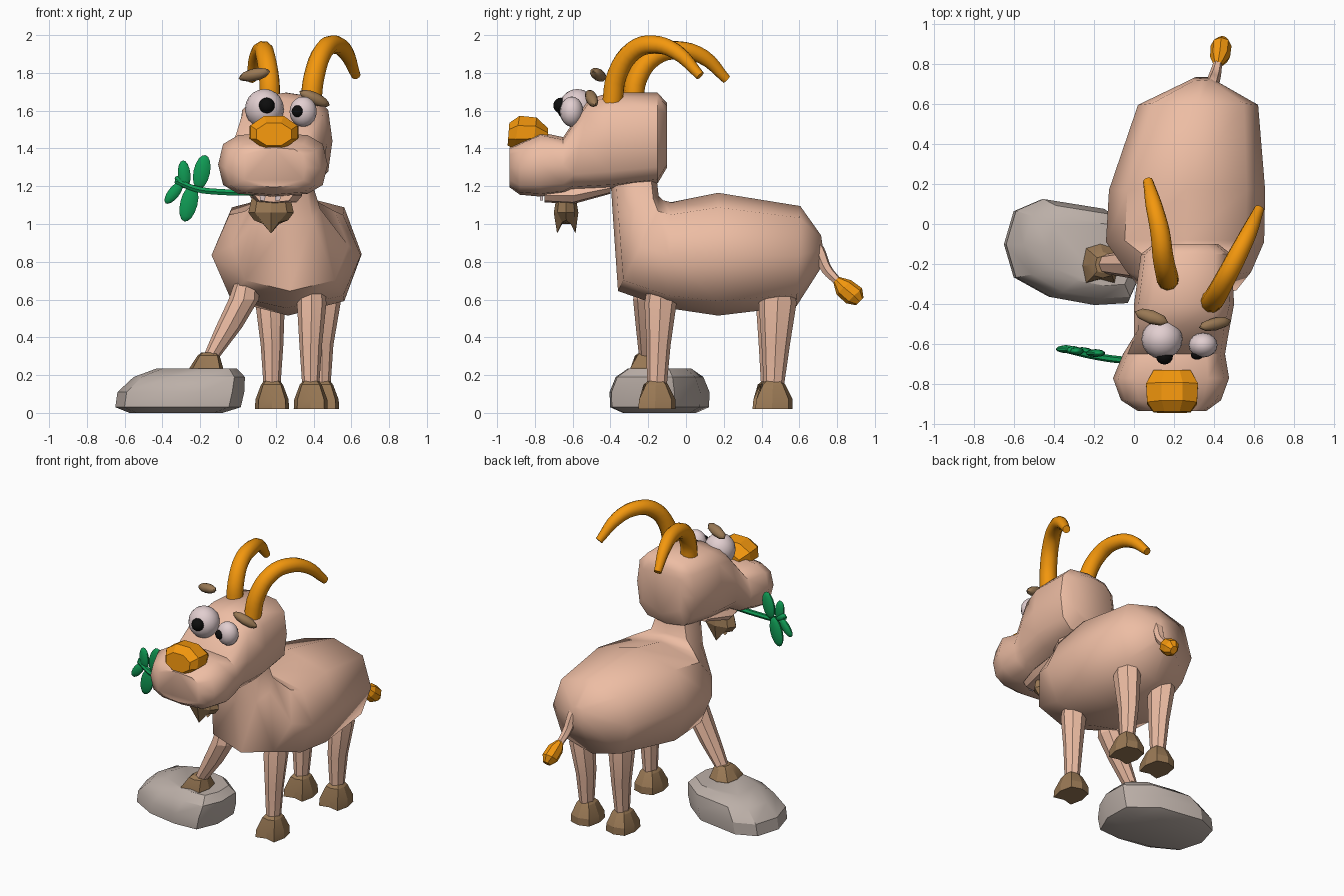
import bpy, bmesh, math
from mathutils import Vector, Euler


def material(name, rgb):
    m = bpy.data.materials.new(name)
    m.diffuse_color = (*rgb, 1)
    return m


SKIN = material("skin", (0.85, 0.51, 0.37))
ORANGE = material("orange", (0.90, 0.31, 0.004))
BROWN = material("brown", (0.32, 0.19, 0.09))
WHITE = material("eye_white", (0.76, 0.62, 0.63))
BLACK = material("black", (0.004, 0.004, 0.004))
GREEN = material("green", (0.005, 0.33, 0.09))
STONE = material("stone", (0.50, 0.43, 0.39))


def finish(name, bm, mat, angle=32):
    bmesh.ops.recalc_face_normals(bm, faces=bm.faces)
    for f in bm.faces:
        f.smooth = True
    me = bpy.data.meshes.new(name)
    bm.to_mesh(me)
    bm.free()
    me.set_sharp_from_angle(angle=math.radians(angle))
    me.materials.append(mat)
    ob = bpy.data.objects.new(name, me)
    bpy.context.collection.objects.link(ob)
    return ob


def skin_rings(name, rings, mat, angle=32):
    """Bridge a list of point rings and cap both ends."""
    bm = bmesh.new()
    vs = [[bm.verts.new(p) for p in r] for r in rings]
    n = len(vs[0])
    for a, b in zip(vs, vs[1:]):
        for i in range(n):
            j = (i + 1) % n
            bm.faces.new((a[i], a[j], b[j], b[i]))
    bm.faces.new(vs[0])
    bm.faces.new(vs[-1])
    return finish(name, bm, mat, angle)


def ring(x, y, z, rx, vy, vz, n=8, p=1.0, phase=0.0):
    """Superellipse ring: half width rx along x, half axis (vy, vz) in the side plane."""
    pts = []
    for i in range(n):
        t = 2 * math.pi * (i + phase) / n
        c = math.copysign(abs(math.cos(t)) ** p, math.cos(t))
        s = math.copysign(abs(math.sin(t)) ** p, math.sin(t))
        pts.append(Vector((x + rx * c, y + vy * s, z + vz * s)))
    return pts


def loft(name, rows, mat, n=8, p=1.0, phase=0.0, angle=32):
    return skin_rings(name, [ring(*r, n=n, p=p, phase=phase) for r in rows], mat, angle)


def tube(name, pts, radii, mat, sides=3):
    cu = bpy.data.curves.new(name, 'CURVE')
    cu.dimensions = '3D'
    cu.bevel_depth = 1.0
    cu.bevel_resolution = sides
    cu.use_fill_caps = True
    cu.resolution_u = 4
    sp = cu.splines.new('BEZIER')
    sp.bezier_points.add(len(pts) - 1)
    for b, co, r in zip(sp.bezier_points, pts, radii):
        b.co, b.radius = co, r
        b.handle_left_type = b.handle_right_type = 'AUTO'
    tmp = bpy.data.objects.new(name + "_path", cu)
    bpy.context.collection.objects.link(tmp)
    bpy.context.view_layer.update()
    bm = bmesh.new()
    bm.from_mesh(tmp.to_mesh())
    tmp.to_mesh_clear()
    bpy.data.objects.remove(tmp)
    return finish(name, bm, mat, 50)


def ball(name, loc, size, mat, rot=(0, 0, 0), u=16, v=10):
    bm = bmesh.new()
    bmesh.ops.create_uvsphere(bm, u_segments=u, v_segments=v, radius=1)
    e = Euler([math.radians(a) for a in rot]).to_matrix()
    for w in bm.verts:
        w.co = e @ Vector(a * b for a, b in zip(w.co, size)) + Vector(loc)
    return finish(name, bm, mat, 45)


# Body and neck
loft("body", [
    (0.34, 0.725, 0.87, 0.05, -0.01, 0.07),
    (0.32, 0.595, 0.83, 0.30, 0.01, 0.265),
    (0.265, 0.17, 0.84, 0.39, 0.0, 0.325),
    (0.255, -0.09, 0.835, 0.395, 0.01, 0.28),
    (0.275, -0.24, 0.885, 0.31, 0.12, 0.24),
    (0.255, -0.265, 1.08, 0.18, 0.12, 0.07),
    (0.25, -0.28, 1.26, 0.13, 0.12, 0.02)], SKIN, p=0.78, angle=55)

# Head with muzzle
loft("head", [
    (0.26, -0.10, 1.47, 0.16, 0, 0.17),
    (0.26, -0.15, 1.455, 0.225, 0, 0.24),
    (0.25, -0.40, 1.44, 0.25, 0, 0.255),
    (0.235, -0.56, 1.42, 0.235, 0.05, 0.245),
    (0.20, -0.65, 1.31, 0.255, 0, 0.15),
    (0.185, -0.77, 1.315, 0.29, 0, 0.17),
    (0.185, -0.88, 1.295, 0.25, 0, 0.14),
    (0.19, -0.935, 1.30, 0.17, 0, 0.105)], SKIN, n=12, p=0.65, angle=48)

# Lower jaw and teeth
loft("lower_jaw", [
    (0.22, -0.40, 1.19, 0.11, 0, 0.03),
    (0.20, -0.60, 1.15, 0.14, 0, 0.045),
    (0.19, -0.75, 1.15, 0.10, 0, 0.035)], SKIN, p=0.7)
for i, x in enumerate((0.13, 0.21)):
    loft(f"tooth_{i}", [(x, -0.765, 1.17, 0.025, 0.015, 0), (x, -0.765, 1.125, 0.018, 0.01, 0)],
         WHITE, n=4, phase=0.5)

# Nose
loft("nose", [
    (0.19, -0.73, 1.465, 0.10, 0, 0.045),
    (0.19, -0.80, 1.485, 0.14, 0.01, 0.085),
    (0.19, -0.895, 1.485, 0.135, 0.015, 0.095),
    (0.19, -0.94, 1.475, 0.10, 0.005, 0.065)], ORANGE, phase=0.5, angle=20)

# Beard with ragged tip
beard = [ring(0.175, -0.635, z, rx, ry, 0) for z, rx, ry in ((1.15, 0.10, 0.05), (1.06, 0.12, 0.065))]
tip = [Vector((0.175, -0.63, 0)).lerp(Vector((q.x, q.y, 0)), 0.5 if i % 2 else 0.75) for i, q in enumerate(beard[1])]
for q, z in zip(tip, (1.02, 1.00, 0.95, 1.01) * 2):
    q.z = z
skin_rings("beard", beard + [tip], BROWN, 20)

# Eyes, pupils and brows
ball("left_eye", (0.14, -0.575, 1.61), (0.103, 0.10, 0.105), WHITE)
ball("right_eye", (0.345, -0.605, 1.595), (0.072, 0.062, 0.08), WHITE)
ball("left_pupil", (0.152, -0.662, 1.627), (0.042, 0.04, 0.042), BLACK)
ball("right_pupil", (0.315, -0.655, 1.597), (0.031, 0.023, 0.031), BLACK)
ball("left_brow", (0.087, -0.465, 1.79), (0.09, 0.036, 0.032), BROWN, (-25, -12, -18), 8, 6)
ball("right_brow", (0.405, -0.50, 1.665), (0.09, 0.032, 0.032), BROWN, (-25, 24, 12), 8, 6)

# Horns
horn_r = (0.056, 0.055, 0.052, 0.049, 0.042, 0.025)
tube("right_horn", [(0.385, -0.39, 1.64), (0.405, -0.365, 1.79), (0.455, -0.275, 1.92),
                    (0.51, -0.17, 1.95), (0.57, -0.05, 1.91), (0.625, 0.075, 1.785)], horn_r, ORANGE)
tube("left_horn", [(0.17, -0.28, 1.64), (0.165, -0.26, 1.77), (0.145, -0.165, 1.89),
                   (0.13, -0.04, 1.92), (0.10, 0.09, 1.885), (0.07, 0.215, 1.765)], horn_r, ORANGE)


def hoof(name, x, y, z, s=1.0, lean=0.0):
    """Flared hoof with a cloven notch in the front vertex."""
    rows = []
    for dz, rx, back, front in ((0, .09, .10, -.12), (.05, .088, .10, -.115), (.13, .058, .06, -.07), (.15, .04, .04, -.045)):
        r = ring(x + lean * dz, y + (back + front) / 2, z + dz * s, rx, (back - front) / 2, 0, p=0.65)
        if dz < 0.1:
            r[6].y += 0.04
        rows.append(r)
    skin_rings(name, rows, BROWN, 20)


# Straight legs
for name, x, y, dx in (("rear_left", 0.18, 0.45, -0.01), ("rear_right", 0.445, 0.465, 0.02),
                       ("front_right", 0.385, -0.155, 0.005)):
    w = 0.85 if name == "front_right" else 1.0
    loft(name + "_leg", [
        (x + dx, y + 0.03, 0.78, 0.06, 0.07 * w, 0),
        (x + dx, y + 0.02, 0.58, 0.078, 0.10 * w, 0),
        (x, y + 0.01, 0.36, 0.06, 0.075 * w, 0),
        (x, y, 0.13, 0.044, 0.052, 0)], SKIN, angle=20)
    hoof(name + "_hoof", x, y, 0.02)

# Raised front leg resting on the rock
loft("front_left_leg", [
    (0.06, -0.19, 0.77, 0.05, 0.06, 0),
    (0.03, -0.20, 0.60, 0.08, 0.08, 0),
    (-0.05, -0.20, 0.45, 0.07, 0.065, 0),
    (-0.145, -0.20, 0.29, 0.043, 0.048, 0)], SKIN, angle=20)
hoof("front_left_hoof", -0.175, -0.20, 0.20, 0.8, 0.15)

# Tail and tuft
tube("tail", [(0.375, 0.64, 0.95), (0.39, 0.70, 0.86), (0.405, 0.745, 0.76), (0.42, 0.81, 0.69)],
     (0.025, 0.036, 0.03, 0.022), SKIN, 1)
loft("tail_tuft", [
    (0.42, 0.795, 0.705, 0.022, 0.015, 0.015),
    (0.43, 0.835, 0.665, 0.050, 0.038, 0.038),
    (0.435, 0.89, 0.62, 0.052, 0.042, 0.040),
    (0.44, 0.92, 0.59, 0.025, 0.02, 0.02)], ORANGE, angle=20)

# Leafy sprig held in the mouth
tube("sprig_stem", [(0.10, -0.69, 1.165), (-0.10, -0.675, 1.17), (-0.22, -0.655, 1.185), (-0.33, -0.63, 1.23)],
     (0.018, 0.018, 0.018, 0.016), GREEN, 1)
for i, (x, y, z, w, h, a) in enumerate((
        (-0.192, -0.645, 1.275, 0.046, 0.092, 12), (-0.285, -0.635, 1.262, 0.035, 0.075, -5),
        (-0.26, -0.635, 1.11, 0.048, 0.10, 14), (-0.34, -0.625, 1.165, 0.032, 0.07, 38),
        (-0.30, -0.63, 1.225, 0.024, 0.04, -55))):
    ball(f"leaf_{i}", (x, y, z), (w, 0.02, h), GREEN, (0, a, 0), 10, 8)

# Rock
outline = [(-.65, -.10), (-.60, -.27), (-.42, -.37), (-.20, -.41), (-.03, -.40), (.035, -.25),
           (.03, -.06), (-.15, .08), (-.46, .13), (-.60, .07)]
rock = []
for z, s, dx in ((0.0, 0.72, -0.02), (0.03, 0.97, -0.01), (0.11, 0.98, 0.005), (0.19, 0.86, 0.05), (0.235, 0.62, 0.09)):
    rock.append([(-0.31 + (x + 0.31) * s + dx, -0.14 + (y + 0.14) * s, z) for x, y in outline])
skin_rings("rock", rock, STONE)
